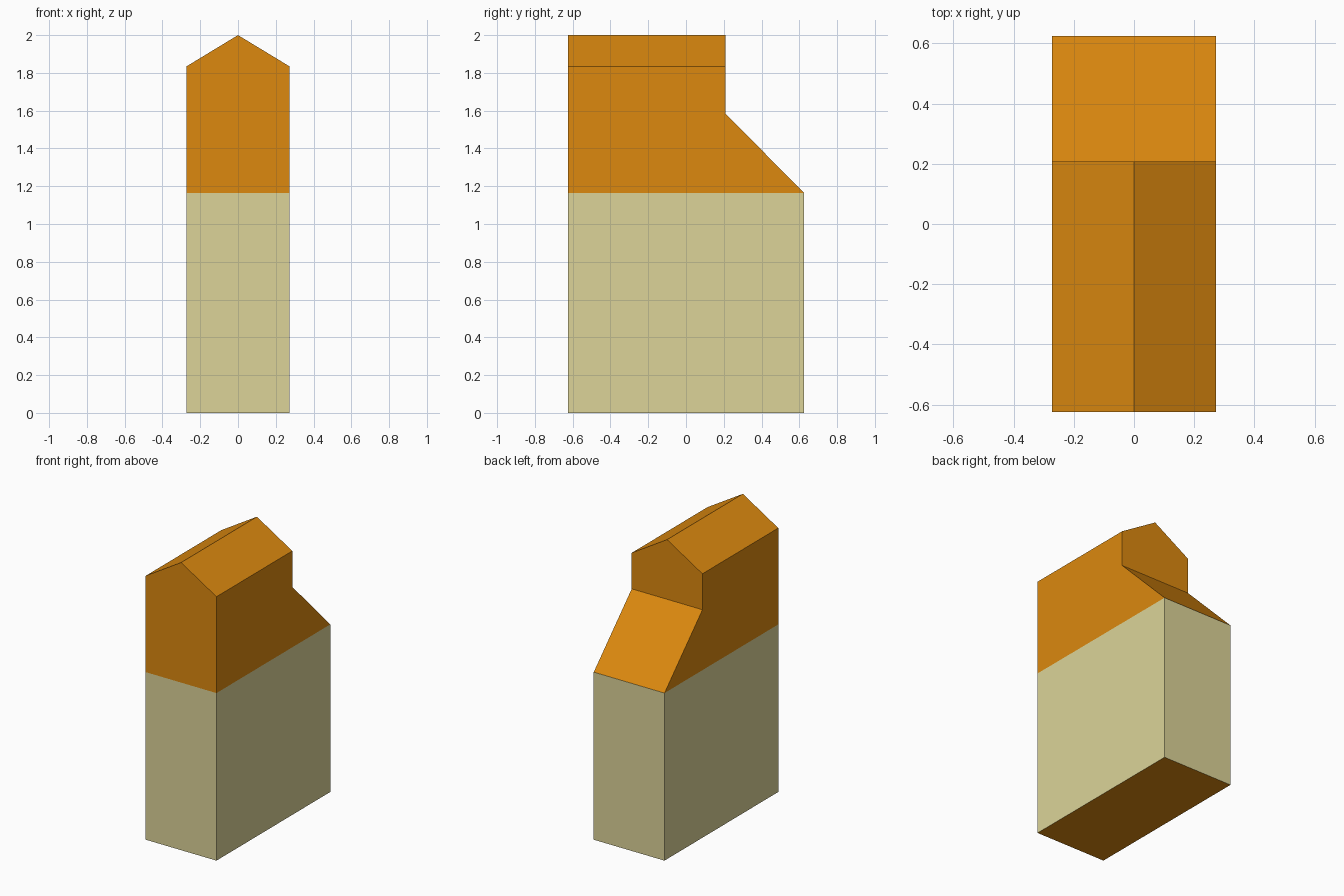
import bpy, bmesh
from mathutils import Vector

if "Cube" in bpy.data.objects:
    bpy.data.objects.remove(bpy.data.objects["Cube"])

HALF_W, HALF_L = 0.272, 0.625
WALL_TOP, SLOPE_TOP, EAVE, RIDGE = 1.165, 1.585, 1.835, 2.0
STEP_Y = 0.208


def material(name, rgb):
    m = bpy.data.materials.new(name)
    m.diffuse_color = (*rgb, 1)
    m.use_nodes = True
    m.node_tree.nodes["Principled BSDF"].inputs["Base Color"].default_value = m.diffuse_color
    return m


orange = material("orange", (0.716, 0.250, 0.0048))
cream = material("cream", (0.716, 0.658, 0.314))


def side_prism(profile):
    """Extrude a (y, z) side profile across the full width."""
    bm = bmesh.new()
    face = bm.faces.new([bm.verts.new((-HALF_W, y, z)) for y, z in profile])
    out = bmesh.ops.extrude_face_region(bm, geom=[face], use_keep_orig=True)
    for v in out["geom"]:
        if isinstance(v, bmesh.types.BMVert):
            v.co.x = HALF_W
    bmesh.ops.recalc_face_normals(bm, faces=bm.faces[:])
    return bm


def drop_seam(bm):
    """Remove the hidden face where the two parts meet."""
    seam = [f for f in bm.faces if all(abs(v.co.z - WALL_TOP) < 1e-4 for v in f.verts)]
    bmesh.ops.delete(bm, geom=seam, context='FACES')


def finish(bm, name, mats):
    mesh = bpy.data.meshes.new(name)
    bm.to_mesh(mesh)
    bm.free()
    for m in mats:
        mesh.materials.append(m)
    ob = bpy.data.objects.new(name, mesh)
    bpy.context.collection.objects.link(ob)
    return ob


# Lower walls: cream sides, orange underside
bm = side_prism([(-HALF_L, 0), (HALF_L, 0), (HALF_L, WALL_TOP), (-HALF_L, WALL_TOP)])
bm.normal_update()
for f in bm.faces:
    f.material_index = 1 if f.normal.z < -0.5 else 0
drop_seam(bm)
finish(bm, "lower_walls", [cream, orange])

# Upper storey with the sloping rear roof
bm = side_prism([(-HALF_L, WALL_TOP), (HALF_L, WALL_TOP), (STEP_Y, SLOPE_TOP),
                 (STEP_Y, RIDGE), (-HALF_L, RIDGE)])
# Cut the gable roof on both sides
for side in (-1, 1):
    bmesh.ops.bisect_plane(bm, geom=bm.verts[:] + bm.edges[:] + bm.faces[:], dist=1e-5,
                           plane_co=(side * HALF_W, 0, EAVE),
                           plane_no=Vector((side * (RIDGE - EAVE), 0, HALF_W)).normalized(),
                           clear_outer=True)
    bmesh.ops.holes_fill(bm, edges=[e for e in bm.edges if e.is_boundary], sides=0)
bmesh.ops.recalc_face_normals(bm, faces=bm.faces[:])
drop_seam(bm)
finish(bm, "upper_storey_and_roof", [orange])
